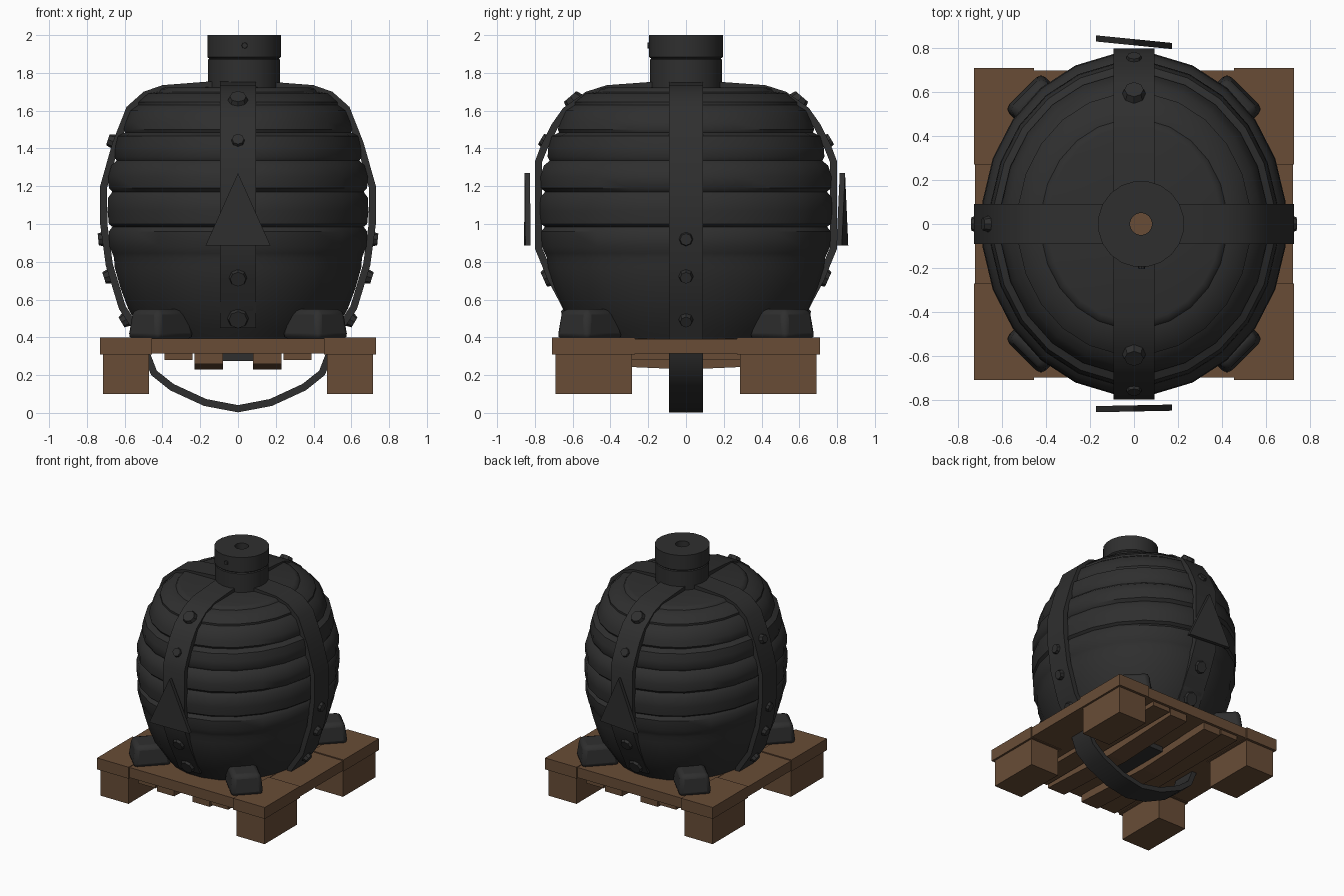
import bpy, bmesh, math
from mathutils import Vector, Matrix

if "Cube" in bpy.data.objects:
    bpy.data.objects.remove(bpy.data.objects["Cube"])


def material(name, col):
    m = bpy.data.materials.new(name)
    m.diffuse_color = (*col, 1)
    m.use_nodes = True
    m.node_tree.nodes["Principled BSDF"].inputs["Base Color"].default_value = m.diffuse_color
    return m


IRON = material("dark iron", (0.028, 0.028, 0.028))
WOOD = material("brown wood", (0.138, 0.073, 0.037))


def finish(name, bm, mat, smooth=None, bevel=0):
    bmesh.ops.recalc_face_normals(bm, faces=bm.faces)
    me = bpy.data.meshes.new(name)
    bm.to_mesh(me)
    bm.free()
    me.materials.append(mat)
    ob = bpy.data.objects.new(name, me)
    bpy.context.collection.objects.link(ob)
    if bevel:
        b = ob.modifiers.new("bevel", 'BEVEL')
        b.width, b.segments = bevel, 2
    if smooth:
        bpy.ops.object.select_all(action='DESELECT')
        bpy.context.view_layer.objects.active = ob
        ob.select_set(True)
        bpy.ops.object.shade_smooth_by_angle(angle=math.radians(smooth))
    return ob


def box(name, lo, hi, mat, sag=0, top=1, turn=0, bevel=0):
    """Box from corner to corner; optional mid sag along y, taper and turn."""
    bm = bmesh.new()
    bmesh.ops.create_cube(bm, size=1)
    lo, hi = Vector(lo), Vector(hi)
    c, s = (lo + hi) / 2, hi - lo
    if sag:
        edges = [e for e in bm.edges if abs(e.verts[0].co.y - e.verts[1].co.y) > 0.5]
        bmesh.ops.subdivide_edges(bm, edges=edges, cuts=1)
    for v in bm.verts:
        t = top if v.co.z > 0 else 1
        drop = sag if abs(v.co.y) < 0.1 else 0
        v.co = Vector((v.co.x * s.x * t, v.co.y * s.y * t, v.co.z * s.z - drop))
    bm.transform(Matrix.Translation(c) @ Matrix.Rotation(turn, 4, 'Z'))
    return finish(name, bm, mat, 40 if bevel else None, bevel)


def lathe(name, prof, sx, sy, cx, n, mat, closed=False, angle=40):
    bm = bmesh.new()
    rings = []
    for r, z in prof:
        rings.append([bm.verts.new((cx + r * sx * math.cos(2 * math.pi * (i + .5) / n),
                                    r * sy * math.sin(2 * math.pi * (i + .5) / n), z))
                      for i in range(n)])
    pairs = list(zip(rings, rings[1:]))
    if closed:
        pairs.append((rings[-1], rings[0]))
    for a, b in pairs:
        for i in range(n):
            j = (i + 1) % n
            bm.faces.new((a[i], a[j], b[j], b[i]))
    return finish(name, bm, mat, angle)


def ribbon(name, pts, half, axis, thick=0.038):
    """Flat strap following outer (u, z) points; axis is the plane it lies in."""
    bm = bmesh.new()
    rows = []
    for i, (u, z) in enumerate(pts):
        a, b = pts[max(i - 1, 0)], pts[min(i + 1, len(pts) - 1)]
        t = Vector((b[0] - a[0], b[1] - a[1])).normalized()
        inner = (u - t.y * thick, z + t.x * thick)
        row = []
        for (p, q), w in (((u, z), -half), ((u, z), half), (inner, half), (inner, -half)):
            row.append(bm.verts.new((p, w, q) if axis == 'x' else (w, p, q)))
        rows.append(row)
    for a, b in zip(rows, rows[1:]):
        for i in range(4):
            j = (i + 1) % 4
            bm.faces.new((a[i], a[j], b[j], b[i]))
    bm.faces.new(rows[0])
    bm.faces.new(rows[-1])
    return finish(name, bm, mat=IRON, smooth=35)


def rivet(name, pos, normal, r):
    bm = bmesh.new()
    bmesh.ops.create_cone(bm, cap_ends=True, segments=8, radius1=r, radius2=r * .75, depth=0.04)
    q = Vector((0, 0, 1)).rotation_difference(Vector(normal))
    bm.transform(Matrix.Translation(pos) @ q.to_matrix().to_4x4())
    finish(name, bm, IRON)


# Ridged barrel body, open at both ends
body = [(.12, 1.725), (.57, 1.722), (.60, 1.715), (.615, 1.70), (.70, 1.69), (.77, 1.645),
        (.77, 1.63), (.83, 1.60), (.865, 1.54), (.88, 1.50), (.87, 1.485), (.925, 1.465),
        (.945, 1.41), (.95, 1.355), (.935, 1.335), (.975, 1.31), (1, 1.25), (.995, 1.19),
        (.968, 1.17), (1, 1.14), (1.005, 1.07), (.995, 1.0), (.968, .985), (.995, .96),
        (.99, .88), (.968, .845), (.955, .82), (.95, .77), (.905, .66), (.845, .55),
        (.76, .45), (.70, .39)]
lathe("barrel_body", body, .693, .778, 0, 24, IRON)

# Neck with a bored hole
neck = [(.05, 1.72), (.193, 1.72), (.193, 1.87), (.187, 1.876), (.197, 1.884), (.197, 2.0), (.05, 2.0)]
lathe("neck", neck, 1, 1, .032, 20, IRON, closed=True)
rivet("neck_rivet", (.035, -.185, 1.945), (0, -1, 0), .02)

# Hoop over the sides, running under the pallet
side = [(0, .003), (.18, .037), (.36, .12), (.46, .20), (.5, .30), (.53, .40), (.63, .55),
        (.70, .78), (.73, 1.0), (.73, 1.2), (.665, 1.43), (.59, 1.62), (.50, 1.70),
        (.40, 1.735), (.12, 1.757)]
hoop = [(-u, z) for u, z in reversed(side[1:])] + side
ribbon("side_hoop", hoop, .09, 'x')

# Front and back straps
strap = [(.60, .45), (.65, .55), (.73, .70), (.80, .87), (.80, 1.33), (.77, 1.41),
         (.71, 1.53), (.65, 1.615), (.53, 1.70), (.42, 1.735), (.12, 1.757)]
ribbon("back_strap", strap, .094, 'y')
ribbon("front_strap", [(-u, z) for u, z in reversed(strap)], .094, 'y')

# Rivets on straps
for s, side_name in ((-1, "front"), (1, "back")):
    for y, z, ny, nz, r in ((.60, 1.66, .6, .7, .058), (.75, 1.44, .85, .5, .042),
                            (.735, .715, .9, -.4, .055), (.625, .50, .9, -.4, .065)):
        rivet(side_name + "_rivet", (0, s * y, z), (0, s * ny, nz), r)
for s, side_name in ((-1, "left"), (1, "right")):
    for x, z, nx, nz in ((.72, .92, 1, -.1), (.69, .72, .95, -.3), (.60, .49, .85, -.5)):
        rivet(side_name + "_rivet", (s * x, 0, z), (s * nx, 0, nz), .042)
rivet("left_rivet", (-.67, 0, 1.44), (-.95, 0, .3), .04)

# Triangular plates standing off the front and back
for name, y, tilt in (("front_plate", -.84, 0.02), ("back_plate", .828, -.1)):
    bm = bmesh.new()
    tri = ((-.172, .885), (.172, .885), (0, 1.27))
    a = [bm.verts.new((x, y - .014 + tilt * x, z)) for x, z in tri]
    b = [bm.verts.new((x, y + .014 + tilt * x, z)) for x, z in tri]
    bm.faces.new(a)
    bm.faces.new(b)
    for i in range(3):
        j = (i + 1) % 3
        bm.faces.new((a[i], a[j], b[j], b[i]))
    finish(name, bm, IRON)

# Pallet deck, corner boards, legs and corner chocks
box("deck_long", (-.46, -.70, .315), (.46, .70, .395), WOOD)
box("deck_cross", (-.725, -.28, .315), (.725, .28, .392), WOOD)
for sx in (-1, 1):
    for sy in (-1, 1):
        def corner(name, x0, x1, y0, y1, z0, z1, mat, **kw):
            xs, ys = sorted((sx * x0, sx * x1)), sorted((sy * y0, sy * y1))
            box(name, (xs[0], ys[0], z0), (xs[1], ys[1], z1), mat, **kw)
        corner("corner_board", .455, .73, .27, .71, .31, .40, WOOD)
        corner("leg", .47, .715, .285, .69, .10, .312, WOOD)
        corner("chock", .27, .55, .39, .63, .39, .55, IRON, top=.85,
               turn=sx * sy * math.radians(45), bevel=.03)

# Slats and dark brace under the deck
for s in (-1, 1):
    for x0, x1, z in ((.08, .23, .26), (.24, .39, .28)):
        a, b = sorted((s * x0, s * x1))
        box("under_slat", (a, -.68, z), (b, .68, .32), WOOD, sag=.03 if x0 < .1 else 0)
box("under_brace", (-.08, -.22, .275), (.08, .22, .32), IRON)
